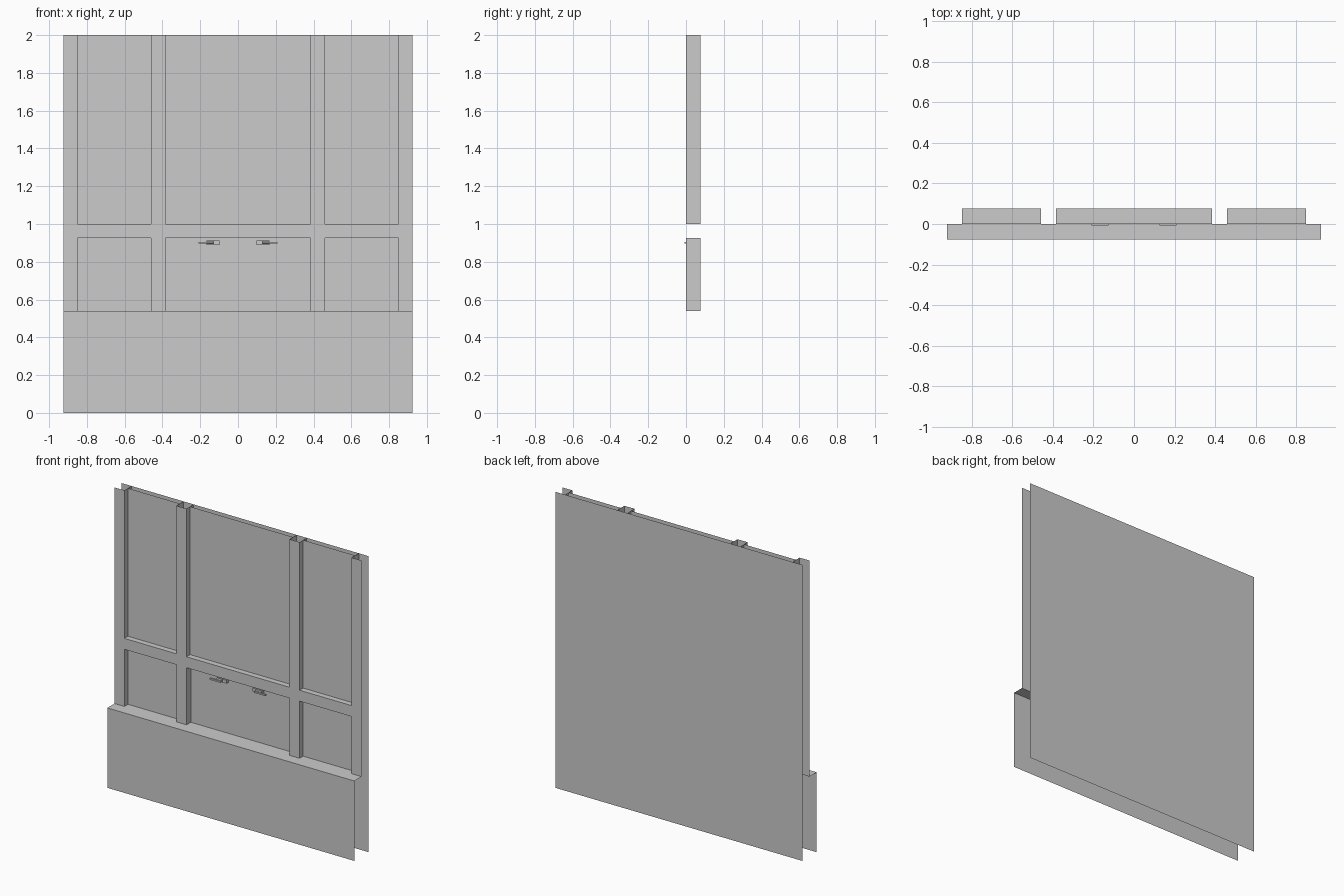
import bpy, bmesh

if "Cube" in bpy.data.objects:
    bpy.data.objects.remove(bpy.data.objects["Cube"])

W, H = 0.923, 2.0
BASE, RAIL0, RAIL1 = 0.54, 0.926, 1.0
FRONT, MID, BACK = 0.0, 0.038, 0.077
BAYS = [(-0.85, -0.46), (-0.385, 0.385), (0.46, 0.85)]


def make(name, build):
    bm = bmesh.new()
    build(bm)
    bmesh.ops.remove_doubles(bm, verts=bm.verts, dist=1e-5)
    me = bpy.data.meshes.new(name)
    bm.to_mesh(me)
    bm.free()
    ob = bpy.data.objects.new(name, me)
    bpy.context.collection.objects.link(ob)
    return ob


def quad(bm, *pts):
    bm.faces.new([bm.verts.new(p) for p in pts])


def upright(bm, x0, x1, z0, z1, y):
    # sheet facing the front
    quad(bm, (x0, y, z0), (x1, y, z0), (x1, y, z1), (x0, y, z1))


def flat(bm, x0, x1, y0, y1, z, up=True):
    pts = [(x0, y0, z), (x1, y0, z), (x1, y1, z), (x0, y1, z)]
    quad(bm, *(pts if up else pts[::-1]))


def side(bm, x, z0, z1, right, y0=FRONT, y1=BACK):
    pts = [(x, y0, z0), (x, y1, z0), (x, y1, z1), (x, y0, z1)]
    quad(bm, *(pts if right else pts[::-1]))


# Back sheet, facing the rear
make("back_sheet", lambda bm: quad(bm, (W, BACK, 0), (-W, BACK, 0), (-W, BACK, H), (W, BACK, H)))


# Projecting base with its ledge
def base(bm):
    upright(bm, -W, W, 0, BASE, -BACK)
    flat(bm, -W, W, -BACK, FRONT, BASE)


make("base_panel", base)


# Stiles, middle rail and the reveals of every opening
def frame(bm):
    edges = [-W] + [x for bay in BAYS for x in bay] + [W]
    for x0, x1 in zip(edges[::2], edges[1::2]):
        for z0, z1 in ((BASE, RAIL0), (RAIL0, RAIL1), (RAIL1, H)):
            upright(bm, x0, x1, z0, z1, FRONT)
    for x0, x1 in BAYS:
        upright(bm, x0, x1, RAIL0, RAIL1, FRONT)
        for z0, z1 in ((BASE, RAIL0), (RAIL1, H)):
            side(bm, x0, z0, z1, True)
            side(bm, x1, z0, z1, False)
            flat(bm, x0, x1, FRONT, BACK, z0)
        flat(bm, x0, x1, FRONT, BACK, RAIL0, up=False)


make("frame", frame)


# Infill panels set halfway into the frame
def infill(bm):
    for i, (x0, x1) in enumerate(BAYS):
        upright(bm, x0, x1, RAIL1, H, MID)
        if i != 1:
            upright(bm, x0, x1, BASE, RAIL0, MID)


make("infill_panels", infill)


# Centre hatch with a shallow sunk field
def hatch(bm):
    x0, x1 = BAYS[1]
    upright(bm, x0, x1, BASE, RAIL0, MID)
    bm.faces.ensure_lookup_table()
    f = bm.faces[0]
    bmesh.ops.inset_region(bm, faces=[f], thickness=0.058)
    bmesh.ops.inset_region(bm, faces=[f], thickness=0.0)
    for v in f.verts:
        v.co.y += 0.008


make("hatch", hatch)


# Pair of latches: mounting block and lever
def box(name, x0, x1, y0, y1, z0, z1):
    bpy.ops.mesh.primitive_cube_add(size=1, location=((x0 + x1) / 2, (y0 + y1) / 2, (z0 + z1) / 2))
    ob = bpy.context.object
    ob.name = name
    ob.scale = (x1 - x0, y1 - y0, z1 - z0)


for s, label in ((-1, "left"), (1, "right")):
    for part, a, b, y0, y1, h in (("latch_block", 0.097, 0.168, 0.016, MID, 0.011),
                                  ("latch_pivot", 0.128, 0.168, 0.0, 0.016, 0.008),
                                  ("latch_lever", 0.126, 0.209, -0.008, 0.004, 0.005)):
        x0, x1 = sorted((s * a, s * b))
        box(f"{part}_{label}", x0, x1, y0, y1, 0.901 - h, 0.901 + h)
